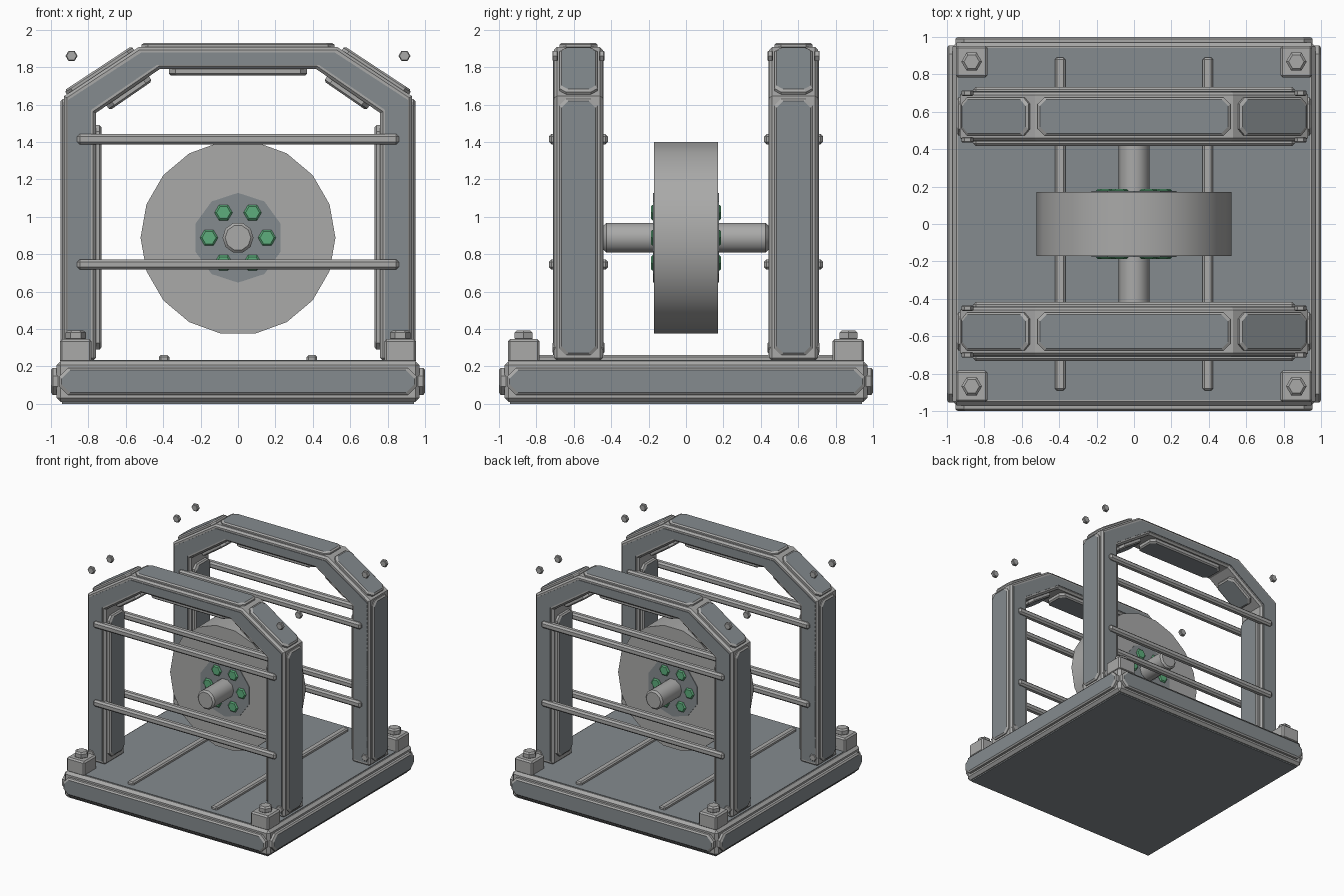
import bpy, bmesh, math
from mathutils import Vector, Matrix

if "Cube" in bpy.data.objects:
    bpy.data.objects.remove(bpy.data.objects["Cube"])


def material(name, rgb):
    m = bpy.data.materials.new(name)
    m.diffuse_color = (*rgb, 1)
    m.use_nodes = True
    m.node_tree.nodes["Principled BSDF"].inputs["Base Color"].default_value = m.diffuse_color
    return m


LIGHT = material("light grey metal", (0.40, 0.40, 0.395))
DARK = material("dark blue grey metal", (0.235, 0.26, 0.275))
GREEN = material("green bolts", (0.11, 0.42, 0.20))


def finish(name, bm, mats, bevel=0, smooth=False):
    bmesh.ops.recalc_face_normals(bm, faces=bm.faces[:])
    if bevel:
        bmesh.ops.bevel(bm, geom=bm.edges[:], offset=bevel, segments=1,
                        affect='EDGES', clamp_overlap=True)
    me = bpy.data.meshes.new(name)
    bm.to_mesh(me)
    bm.free()
    for m in mats:
        me.materials.append(m)
    ob = bpy.data.objects.new(name, me)
    bpy.context.collection.objects.link(ob)
    if smooth:
        bpy.ops.object.select_all(action='DESELECT')
        ob.select_set(True)
        bpy.context.view_layer.objects.active = ob
        bpy.ops.object.shade_smooth_by_angle(angle=math.radians(40))
    return ob


def box(name, center, size, mat, bevel=0):
    bm = bmesh.new()
    bmesh.ops.create_cube(bm, size=1, matrix=Matrix.Translation(center) @ Matrix.Diagonal((*size, 1)))
    return finish(name, bm, [mat], bevel)


def cylinder(name, center, radius, length, sides, mat, axis='Y', turn=0.0, bevel=0, smooth=False):
    bm = bmesh.new()
    tilt = Matrix.Rotation(math.radians(90), 4, 'X') if axis == 'Y' else Matrix()
    m = Matrix.Translation(center) @ tilt @ Matrix.Rotation(turn, 4, 'Z')
    # vertices placed so that one lies on the local x axis
    rings = []
    for h in (-length / 2, length / 2):
        rings.append([bm.verts.new(m @ Vector((radius * math.cos(a), radius * math.sin(a), h)))
                      for a in (2 * math.pi * i / sides for i in range(sides))])
    bm.faces.new(rings[0])
    bm.faces.new(rings[1])
    for i in range(sides):
        j = (i + 1) % sides
        bm.faces.new((rings[0][i], rings[0][j], rings[1][j], rings[1][i]))
    if bevel:
        # soften the rims of the end caps only
        bmesh.ops.recalc_face_normals(bm, faces=bm.faces[:])
        rims = [e for e in bm.edges if any(len(f.verts) == sides and sides != 4 for f in e.link_faces)]
        bmesh.ops.bevel(bm, geom=rims, offset=bevel, segments=1, affect='EDGES')
    return finish(name, bm, [mat], 0, smooth)


def panel(name, base, u, v, normal, length, width, height, chamfer=0.035, inset=0.012):
    """Raised plate with cut corners: light sides, dark face."""
    u, v, n, base = (Vector(k) for k in (u, v, normal, base))
    u.normalize()
    n.normalize()
    bm = bmesh.new()

    def ring(h, shrink):
        a, b, c = length / 2 - shrink, width / 2 - shrink, chamfer
        pts = [(a, b - c), (a - c, b), (c - a, b), (-a, b - c),
               (-a, c - b), (c - a, -b), (a - c, -b), (a, c - b)]
        return [bm.verts.new(base + u * p + v * q + n * h) for p, q in pts]
    low, mid, top = ring(-0.02, 0), ring(height - 0.01, 0), ring(height, inset)
    bm.faces.new(low)
    bm.faces.new(top).material_index = 1
    for r, s in ((low, mid), (mid, top)):
        for i in range(8):
            j = (i + 1) % 8
            bm.faces.new((r[i], r[j], s[j], s[i]))
    return finish(name, bm, [LIGHT, DARK])


def arch(name, outer, inner, y, thick, mat, bevel=0):
    """Extruded arch; outer and inner list the right half from foot to top."""
    pts = [outer, inner]
    loops = [[(x, z) for x, z in p] + [(-x, z) for x, z in reversed(p)] for p in pts]
    bm = bmesh.new()
    vs = [[[bm.verts.new((x, yy, z)) for x, z in lp] for lp in loops]
          for yy in (y - thick / 2, y + thick / 2)]
    n = len(loops[0])
    for i in range(n - 1):
        for k in (0, 1):
            bm.faces.new((vs[k][0][i], vs[k][0][i + 1], vs[k][1][i + 1], vs[k][1][i]))
            bm.faces.new((vs[0][k][i], vs[0][k][i + 1], vs[1][k][i + 1], vs[1][k][i]))
    for i in (0, n - 1):
        bm.faces.new((vs[0][0][i], vs[0][1][i], vs[1][1][i], vs[1][0][i]))
    bmesh.ops.recalc_face_normals(bm, faces=bm.faces[:])
    if bevel:
        rims = [e for e in bm.edges if len(e.link_faces) == 2 and e.calc_face_angle(0) > 1.4]
        bmesh.ops.bevel(bm, geom=rims, offset=bevel, segments=1, affect='EDGES')
    return finish(name, bm, [mat])


# Base slab with dark floor and underside
box("base_slab", (0, 0, 0.12), (1.94, 1.94, 0.22), LIGHT, 0.022)
box("base_floor", (0, 0, 0.22), (1.88, 1.88, 0.03), DARK)
box("base_underside", (0, 0, 0.015), (1.88, 1.88, 0.03), DARK)
for i in range(4):
    a = i * math.pi / 2
    n = Vector((math.cos(a), math.sin(a), 0))
    panel("base_side_panel", n * 0.97 + Vector((0, 0, 0.12)), (-n.y, n.x, 0), (0, 0, 1), n,
          1.91, 0.145, 0.03, 0.045)

# Floor ribs
for s in (-1, 1):
    box("floor_rib", (s * 0.395, 0, 0.24), (0.056, 1.78, 0.04), LIGHT, 0.01)

# Corner blocks with hex caps
for sx in (-1, 1):
    for sy in (-1, 1):
        x, y = sx * 0.868, sy * 0.868
        box("corner_block", (x, y, 0.283), (0.17, 0.17, 0.125), LIGHT, 0.012)
        cylinder("corner_bolt", (x, y, 0.365), 0.055, 0.055, 6, LIGHT, 'Z', 0, 0.012)

# Two arched frames
body_out = [(0.93, 0.23), (0.93, 1.645), (0.53, 1.908)]
body_in = [(0.76, 0.23), (0.76, 1.555), (0.418, 1.79)]
face_out = [(0.908, 0.26), (0.908, 1.625), (0.518, 1.878)]
face_in = [(0.785, 0.26), (0.785, 1.572), (0.433, 1.812)]
for sy in (-1, 1):
    yc = sy * 0.575
    arch("frame_arch", body_out, body_in, yc, 0.26, LIGHT, 0.015)
    arch("frame_face_plate", face_out, face_in, yc, 0.27, DARK)
    across = (0, 1, 0)
    panel("frame_top_panel", (0, yc, 1.905), (1, 0, 0), across, (0, 0, 1), 1.03, 0.205, 0.025)
    panel("frame_inner_top_panel", (0, yc, 1.79), (1, 0, 0), across, (0, 0, -1), 0.74, 0.205, 0.035)
    for sx in (-1, 1):
        panel("frame_side_panel", (sx * 0.93, yc, 0.945), (0, 0, 1), across, (sx, 0, 0),
              1.37, 0.205, 0.018)
        panel("frame_inner_side_panel", (sx * 0.76, yc, 0.89), (0, 0, 1), across, (-sx, 0, 0),
              1.20, 0.205, 0.03)
        panel("frame_slope_panel", (sx * 0.735, yc, 1.773), (sx * 0.40, 0, -0.263), across,
              (sx * 0.263, 0, 0.40), 0.43, 0.205, 0.025)
        panel("frame_inner_slope_panel", (sx * 0.589, yc, 1.672), (sx * 0.342, 0, -0.235), across,
              (-sx * 0.235, 0, -0.342), 0.275, 0.205, 0.03)

    # Guard rails and small bolts on both faces of each frame
    for side in (-1, 1):
        y = yc + side * 0.13
        for z in (0.745, 1.415):
            box("guard_rail", (0, y, z), (1.72, 0.056, 0.056), LIGHT, 0.014)
        for sx in (-1, 1):
            for z in (0.30, 1.86):
                cylinder("frame_bolt", (sx * 0.89, y - side * 0.005, z), 0.032, 0.03, 6, LIGHT,
                         'Y', 0, 0.005)

# Wheel, axle, hub plates and green hub bolts
ZC = 0.888
cylinder("wheel", (0, 0, ZC), 0.521, 0.342, 18, LIGHT, smooth=True)
cylinder("axle", (0, 0, ZC), 0.083, 0.88, 10, LIGHT, bevel=0.014, smooth=True)
for sy in (-1, 1):
    cylinder("hub_plate", (0, sy * 0.165, ZC), 0.24, 0.022, 10, DARK, turn=math.pi / 10)
    for i in range(6):
        a = i * math.pi / 3
        cylinder("hub_bolt", (0.155 * math.cos(a), sy * 0.172, ZC + 0.155 * math.sin(a)),
                 0.048, 0.032, 6, GREEN, 'Y', 0, 0.009)
